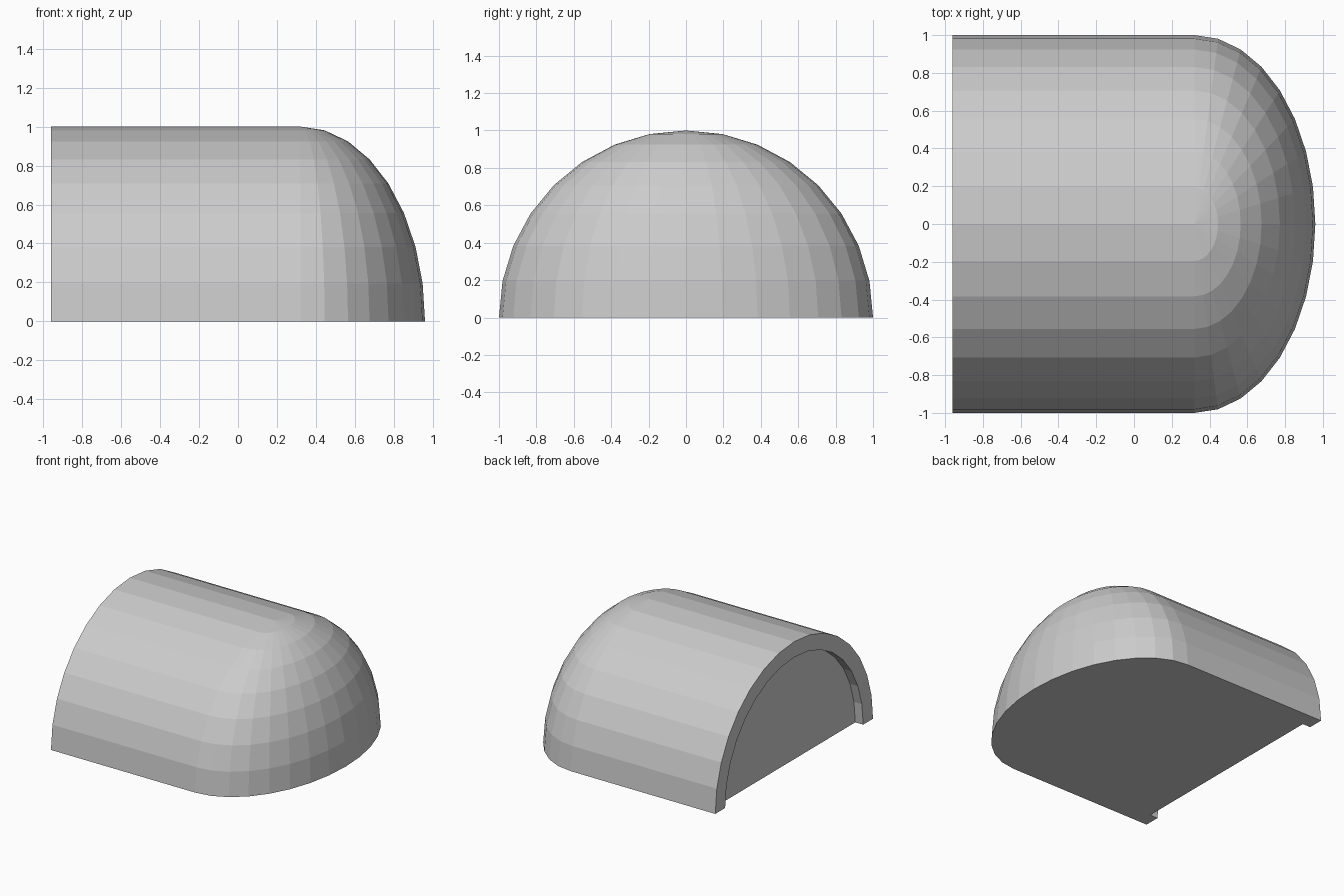
import bpy, bmesh
from math import sin, cos, pi

if "Cube" in bpy.data.objects:
    bpy.data.objects.remove(bpy.data.objects["Cube"], do_unlink=True)

BACK, JOIN, NOSE = -0.96, 0.32, 0.64   # open end, start of dome, dome length
STEPS = 8                              # facets per quarter circle
INNER, DEPTH = 0.875, 0.07             # recess radius and depth
ARC = [i * pi / (2 * STEPS) for i in range(2 * STEPS + 1)]

grey = bpy.data.materials.new("plain grey")
grey.use_nodes = True
colour = (0.6, 0.6, 0.6, 1)
grey.diffuse_color = colour
grey.node_tree.nodes["Principled BSDF"].inputs["Base Color"].default_value = colour

bm = bmesh.new()


def loft(a, b):
    """Join two rows of vertices with quads."""
    for i in range(len(a) - 1):
        bm.faces.new((a[i], a[i + 1], b[i + 1], b[i]))


def layer(t):
    """U-shaped outline at one height: straight side, rounded nose, straight side."""
    r, z = cos(t), sin(t)
    pts = [(BACK, -r, z)]
    pts += [(JOIN + NOSE * r * sin(a), -r * cos(a), z) for a in ARC]
    pts += [(BACK, r, z)]
    return [bm.verts.new(p) for p in pts]


def arch(radius, x):
    return [bm.verts.new((x, -radius * cos(a), radius * sin(a))) for a in ARC]


# Vault and rounded nose
layers = [layer(t) for t in ARC[:STEPS + 1]]
for low, high in zip(layers, layers[1:]):
    loft(low, high)

# Rim, recess wall and end panel
rim_out, rim_in, panel = arch(1, BACK), arch(INNER, BACK), arch(INNER, BACK + DEPTH)
loft(rim_out, rim_in)
loft(rim_in, panel)
bm.faces.new(panel)

# Flat underside with the recess notch
bm.faces.new(layers[0] + [rim_in[-1], panel[-1], panel[0], rim_in[0]])

bmesh.ops.remove_doubles(bm, verts=bm.verts, dist=0.0005)
bmesh.ops.recalc_face_normals(bm, faces=bm.faces)
mesh = bpy.data.meshes.new("vaulted_shell")
bm.to_mesh(mesh)
bm.free()
mesh.materials.append(grey)
shell = bpy.data.objects.new("vaulted_shell", mesh)
bpy.context.collection.objects.link(shell)
